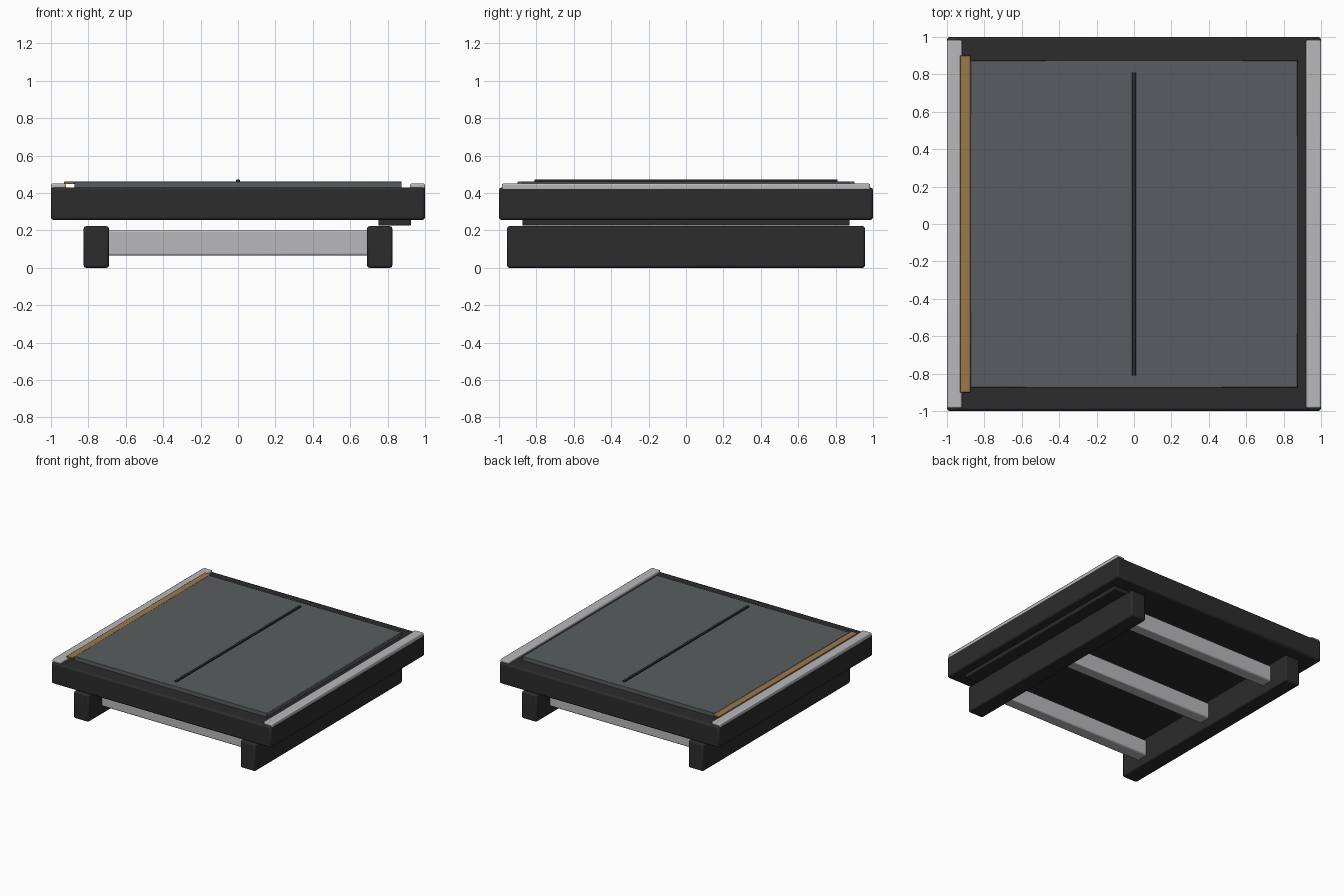
import bpy

old = bpy.data.objects.get("Cube")
if old:
    bpy.data.objects.remove(old, do_unlink=True)


def material(name, rgb):
    m = bpy.data.materials.new(name)
    m.use_nodes = True
    m.diffuse_color = (*rgb, 1)
    node = next(n for n in m.node_tree.nodes if n.type == 'BSDF_PRINCIPLED')
    node.inputs["Base Color"].default_value = (*rgb, 1)
    return m


black = material("matte black", (0.025, 0.025, 0.025))
slate = material("slate grey", (0.10, 0.11, 0.115))
metal = material("light metal", (0.48, 0.48, 0.50))
bronze = material("bronze", (0.33, 0.19, 0.075))


def box(name, mat, x, y, z, bevel=0.0, segments=2):
    """Bevelled box spanning the given (low, high) ranges."""
    spans = (x, y, z)
    bpy.ops.mesh.primitive_cube_add(size=1, location=[(a + b) / 2 for a, b in spans])
    ob = bpy.context.object
    ob.name = name
    ob.scale = [b - a for a, b in spans]
    bpy.ops.object.transform_apply(location=False, rotation=False, scale=True)
    ob.data.materials.append(mat)
    if bevel:
        mod = ob.modifiers.new("Bevel", 'BEVEL')
        mod.width = bevel
        mod.segments = segments
        bpy.ops.object.shade_smooth_by_angle()
    return ob


# Deck and the panel lying on it
box("deck", black, (-1, 1), (-1, 1), (0.255, 0.43), 0.015)
box("top_panel", slate, (-0.875, 0.875), (-0.875, 0.875), (0.425, 0.462), 0.004)
box("centre_strip", black, (-0.01, 0.01), (-0.81, 0.81), (0.455, 0.471), 0.002)
box("bronze_strip", bronze, (-0.93, -0.875), (-0.9, 0.9), (0.448, 0.46), 0.002)

# Mirrored metal edge trims and supporting runners
for side, label in ((1, "left"), (-1, "right")):
    box(label + "_edge_trim", metal, sorted((side * 0.92, side * 1.0)),
        (-0.985, 0.985), (0.415, 0.45), 0.008)
    box(label + "_runner", black, sorted((side * 0.69, side * 0.825)),
        (-0.957, 0.957), (0, 0.222), 0.012)

# Cross beams between the runners
for i in (-1, 0, 1):
    box(f"cross_beam_{i + 2}", metal, (-0.7, 0.7),
        (i * 0.73 - 0.05, i * 0.73 + 0.05), (0.065, 0.2), 0.01)

# Spacer under the left side of the deck
box("under_spacer", black, (0.75, 0.925), (-0.875, 0.875), (0.225, 0.26), 0.006)
